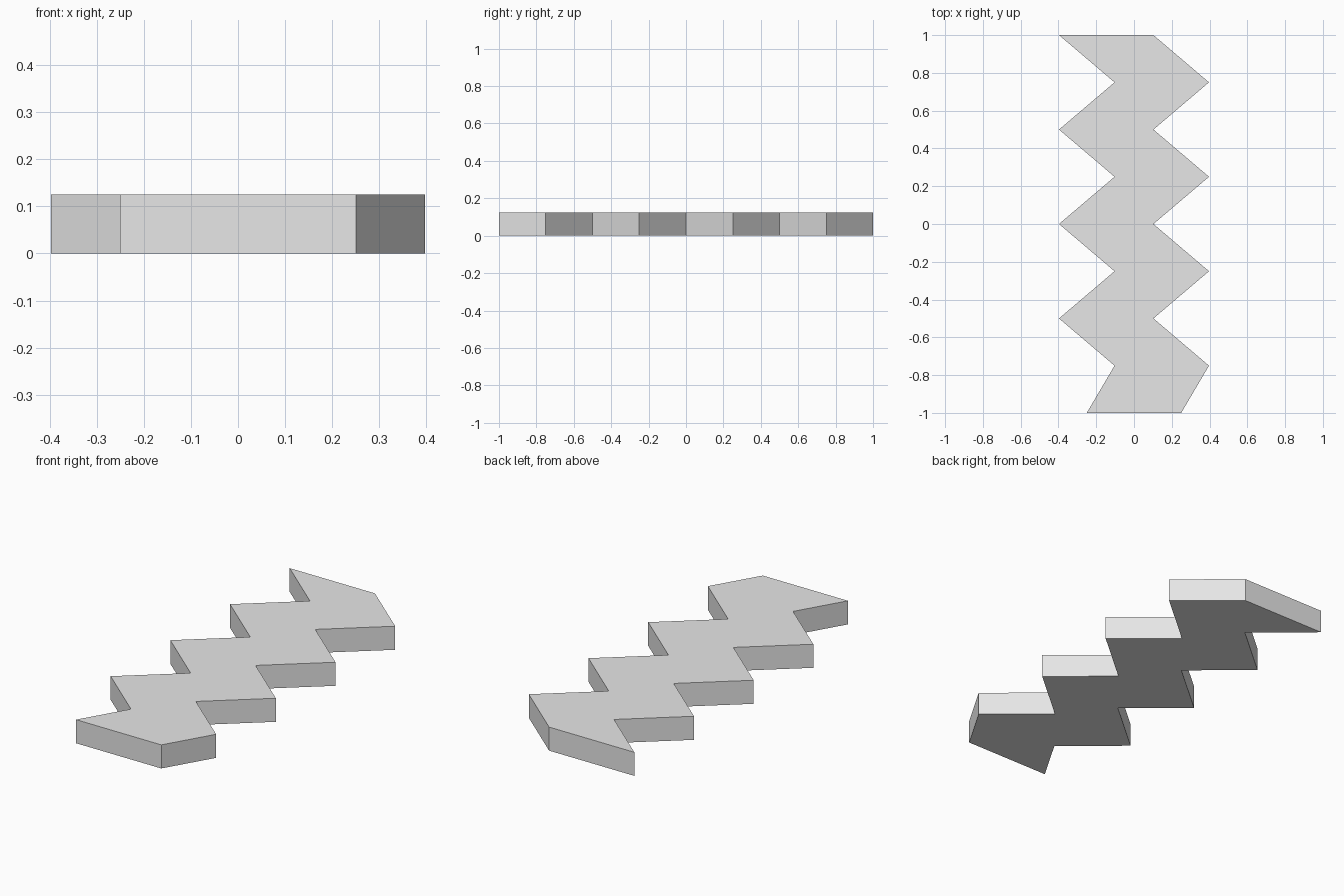
import bpy
import bmesh

if "Cube" in bpy.data.objects:
    bpy.data.objects.remove(bpy.data.objects["Cube"])

HALF_WIDTH = 0.25
HEIGHT = 0.125
SWING = 0.147

# Centre line: straight start at the front, then alternating right and left
centres = [(0.0, -1.0)]
for i in range(1, 9):
    centres.append((SWING if i % 2 else -SWING, -1.0 + 0.25 * i))

# Outline: right edge going back, left edge coming forward
outline = [(x + HALF_WIDTH, y) for x, y in centres]
outline += [(x - HALF_WIDTH, y) for x, y in reversed(centres)]

# Extrude the outline into a flat plate
bm = bmesh.new()
base = bm.faces.new([bm.verts.new((x, y, 0)) for x, y in outline])
top = bmesh.ops.extrude_face_region(bm, geom=[base], use_keep_orig=True)
top_verts = [g for g in top["geom"] if isinstance(g, bmesh.types.BMVert)]
bmesh.ops.translate(bm, verts=top_verts, vec=(0, 0, HEIGHT))
bmesh.ops.recalc_face_normals(bm, faces=bm.faces)

mesh = bpy.data.meshes.new("zigzag_plate")
bm.to_mesh(mesh)
bm.free()
plate = bpy.data.objects.new("zigzag_plate", mesh)
bpy.context.collection.objects.link(plate)

# Single light grey colour
grey = bpy.data.materials.new("light grey")
grey.diffuse_color = (0.8, 0.8, 0.8, 1)
grey.use_nodes = True
grey.node_tree.nodes["Principled BSDF"].inputs["Base Color"].default_value = grey.diffuse_color
mesh.materials.append(grey)
